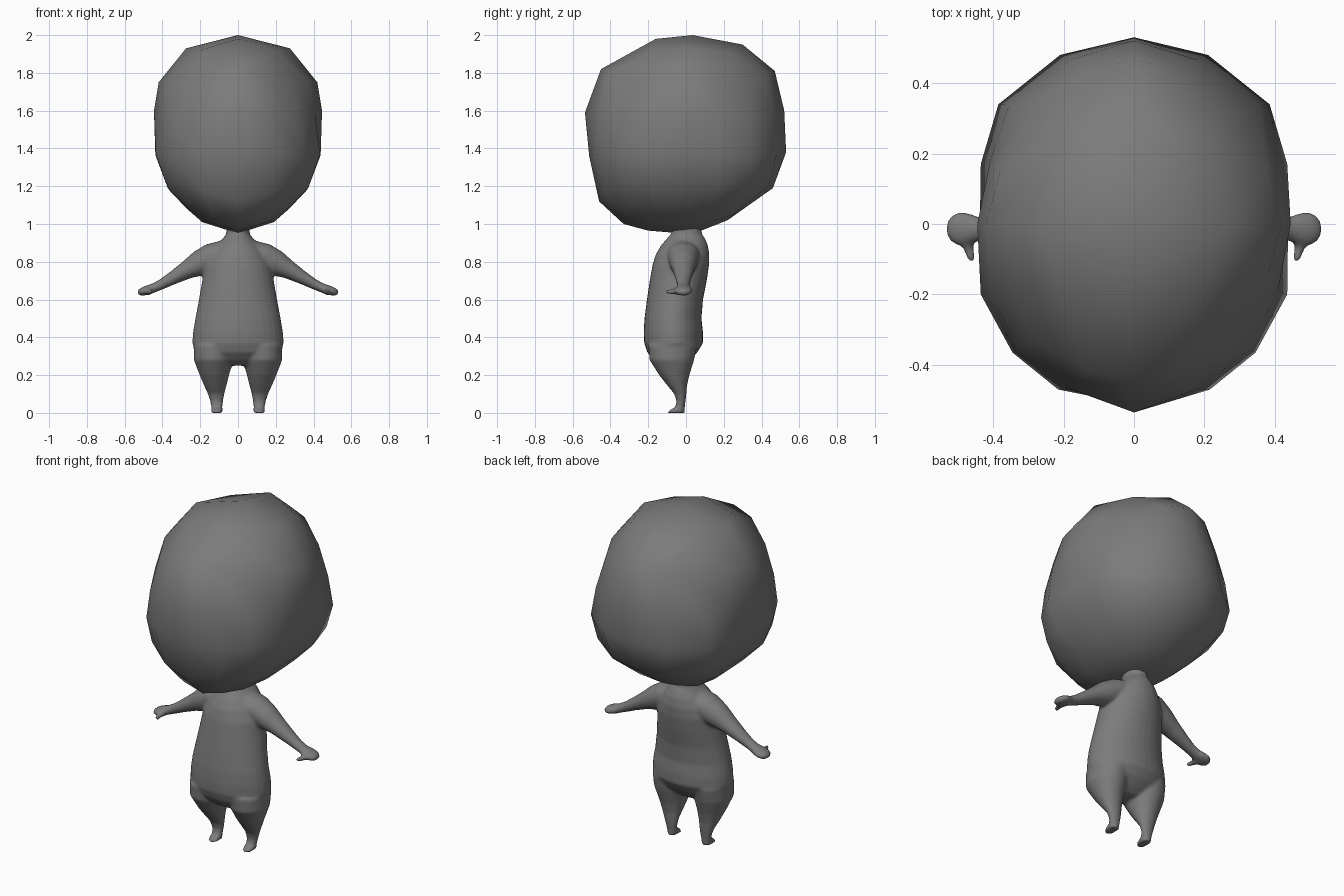
import bpy, bmesh, math
from mathutils import Vector

if "Cube" in bpy.data.objects:
    bpy.data.objects.remove(bpy.data.objects["Cube"])

skin = bpy.data.materials.new("grey_clay")
skin.diffuse_color = (0.2, 0.2, 0.2, 1)
skin.use_nodes = True
skin.node_tree.nodes["Principled BSDF"].inputs["Base Color"].default_value = skin.diffuse_color


def make_object(name, bm):
    bmesh.ops.recalc_face_normals(bm, faces=bm.faces)
    for f in bm.faces:
        f.smooth = True
    mesh = bpy.data.meshes.new(name)
    bm.to_mesh(mesh)
    bm.free()
    mesh.materials.append(skin)
    obj = bpy.data.objects.new(name, mesh)
    bpy.context.collection.objects.link(obj)
    return obj


def loft(bm, rings, u, v, n=32):
    """Closed tube through rings of (centre, radius along u, radius along v)."""
    u, v = Vector(u), Vector(v).normalized()
    loops = []
    for c, ru, rv in rings:
        loops.append([bm.verts.new(Vector(c) + u * ru * math.cos(a) + v * rv * math.sin(a))
                      for a in (2 * math.pi * i / n for i in range(n))])
    faces = [bm.faces.new(loops[0]), bm.faces.new(loops[-1])]
    for a, b in zip(loops, loops[1:]):
        for i in range(n):
            j = (i + 1) % n
            faces.append(bm.faces.new((a[i], a[j], b[j], b[i])))
    bmesh.ops.recalc_face_normals(bm, faces=faces)


# Head: 4x4 cube sphere pushed onto three outline loops of 16 points
SIDE = [(.53, 1.39), (.52, 1.6), (.47, 1.81), (.30, 1.95), (.07, 2.0), (-.16, 1.98),
        (-.45, 1.82), (-.535, 1.59), (-.505, 1.35), (-.46, 1.12), (-.33, 1.0), (-.2, .965),
        (-.04, .95), (.08, .965), (.22, 1.02), (.46, 1.19)]
HALF = [(0, 2.0), (.275, 1.93), (.42, 1.75), (.445, 1.6), (.435, 1.36), (.365, 1.18),
        (.27, 1.08), (.19, 1.01), (0, .95)]
FRONT = HALF[4::-1] + [(-x, z) for x, z in HALF[1:]] + HALF[7:4:-1]
EDGE = [(.44, 0), (.435, .17), (.385, .34), (.21, .48), (0, .53)]
LOW = [(.215, -.47), (.345, -.365), (.435, -.2)]
TOP = (EDGE + [(-x, y) for x, y in EDGE[3::-1]]
       + [(-x, y) for x, y in LOW[::-1]] + [(0, -.52)] + LOW)
CENTRE, RADII = Vector((0, 0, 1.46)), Vector((.44, .53, .53))


def sample(points, a, b):
    k = math.atan2(b, a) / (math.pi / 8) % 16
    i, t = int(k + 1e-6) % 16, k - int(k + 1e-6)
    return Vector(points[i]).lerp(Vector(points[(i + 1) % 16]), t)


bm = bmesh.new()
bmesh.ops.create_cube(bm, size=2)
bmesh.ops.subdivide_edges(bm, edges=bm.edges, cuts=3, use_grid_fill=True)
for vert in bm.verts:
    d = Vector([math.tan(c * math.pi / 4) for c in vert.co]).normalized()
    base = CENTRE + d * RADII
    s, f, t = sample(SIDE, d.y, d.z), sample(FRONT, d.x, d.z), sample(TOP, d.x, d.y)
    total, shift = 0, Vector()
    for axis, on_loop in enumerate((Vector((0, s.x, s.y)), Vector((f.x, 0, f.y)),
                                    Vector((t.x, t.y, 1.37)))):
        flat = d.copy()
        flat[axis] = 0
        w = 1 / (d[axis] ** 2 + 1e-4)
        if flat.length > 1e-4:
            shift += w * (on_loop - CENTRE - flat.normalized() * RADII) * flat.length
            total += w
    vert.co = base + shift / total
make_object("head", bm)

# Body: torso, legs, feet, arms and thumbs fused into one smooth skin
bm = bmesh.new()
X, Y, Z = (1, 0, 0), (0, 1, 0), (0, 0, 1)
TORSO = [  # height, half width, front y, back y
    (.25, .10, -.13, -.02), (.28, .17, -.17, .02), (.32, .225, -.205, .06),
    (.37, .242, -.222, .09), (.43, .238, -.224, .09), (.5, .226, -.22, .082),
    (.6, .207, -.207, .09), (.7, .19, -.192, .11), (.78, .178, -.178, .122),
    (.84, .15, -.16, .124), (.89, .115, -.13, .115), (.925, .08, -.1, .1),
    (.945, .063, -.08, .085), (1.0, .06, -.07, .08)]
loft(bm, [((0, (a + b) / 2, z), w, (b - a) / 2) for z, w, a, b in TORSO], X, Y)
LEG = [  # height, centre x, half width, centre y, half depth
    (.0, .112, .031, -.052, .046), (.012, .112, .032, -.05, .044), (.03, .112, .03, -.032, .026),
    (.06, .113, .034, -.026, .024), (.1, .116, .044, -.03, .032), (.14, .12, .058, -.045, .05),
    (.2, .125, .078, -.062, .08), (.28, .13, .104, -.075, .118), (.36, .125, .11, -.07, .13)]
ARM = [  # x, height, half depth, half thickness
    (.06, .85, .09, .07), (.13, .825, .085, .078), (.2, .792, .072, .07), (.27, .757, .056, .049),
    (.34, .717, .044, .036), (.4, .683, .034, .028), (.44, .664, .034, .025),
    (.47, .653, .046, .026), (.5, .643, .048, .024), (.52, .636, .036, .018),
    (.53, .632, .018, .01)]
for side in (1, -1):
    loft(bm, [((side * x, y, z), w, d) for z, x, w, y, d in LEG], X, Y)
    loft(bm, [((side * x, -.014, z), d, t) for x, z, d, t in ARM], Y, (side * .5, 0, .86))
    loft(bm, [((side * x, y, .642), r, r) for x, y, r in
              ((.475, -.03, .02), (.47, -.07, .015), (.463, -.095, .013), (.46, -.108, .007))],
         X, Z, 12)
body = make_object("body", bm)
remesh = body.modifiers.new("fuse", 'REMESH')
remesh.mode = 'VOXEL'
remesh.voxel_size = 0.008
remesh.use_smooth_shade = True
smooth = body.modifiers.new("soften", 'SMOOTH')
smooth.factor = 0.5
smooth.iterations = 8
